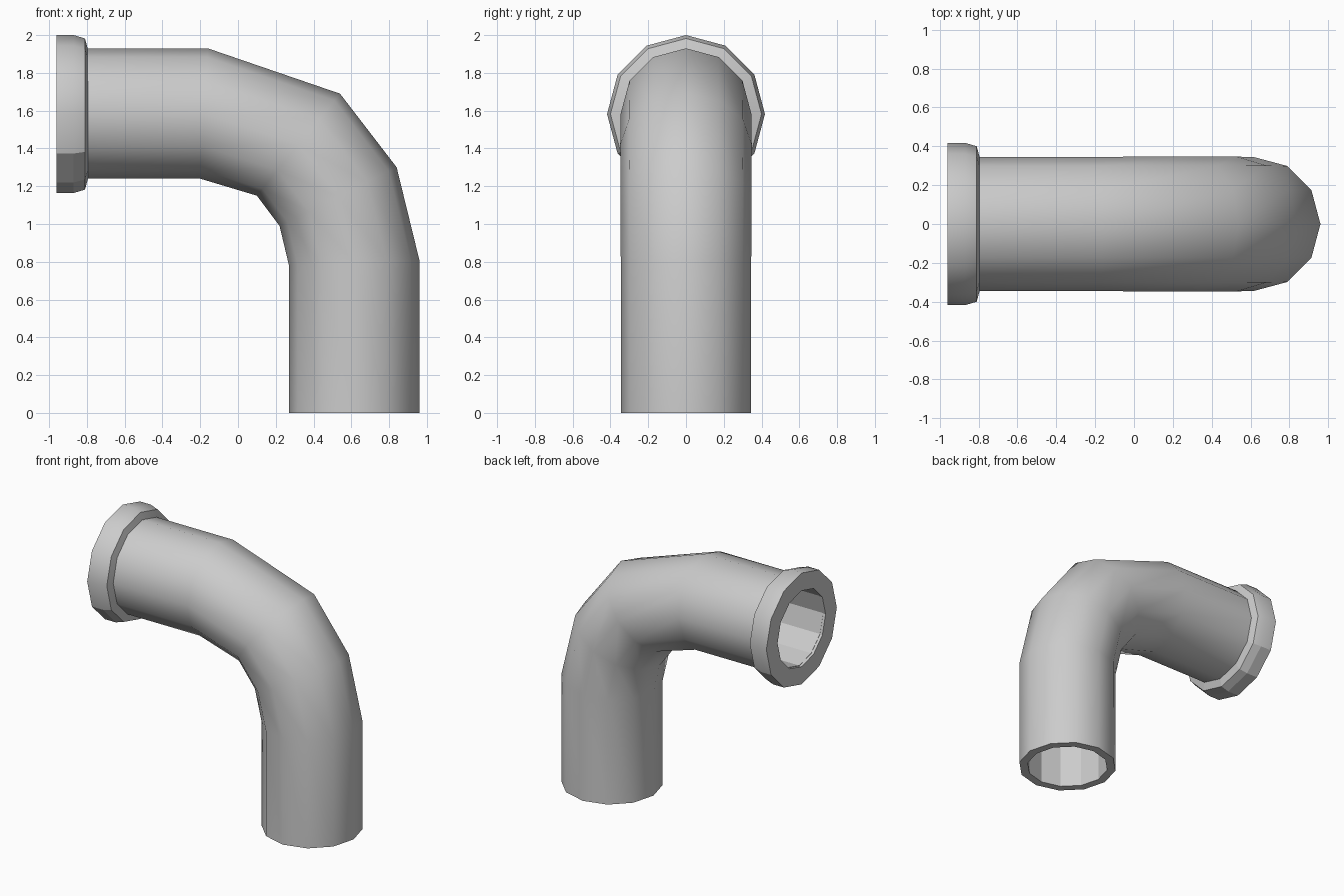
import bpy, bmesh, math
from mathutils import Vector

cube = bpy.data.objects.get("Cube")
if cube:
    bpy.data.objects.remove(cube)

SIDES = 12
WALL = 0.06

metal = bpy.data.materials.new("pipe_grey")
metal.use_nodes = True
grey = (0.6, 0.6, 0.6, 1)
metal.diffuse_color = grey
metal.node_tree.nodes["Principled BSDF"].inputs["Base Color"].default_value = grey


def ring(bm, outer, inner, inset=0.0):
    """Twelve-sided ring in a plane through y, spanning two points in x and z."""
    a, b = Vector((outer[0], 0, outer[1])), Vector((inner[0], 0, inner[1]))
    centre, half = (a + b) / 2, (a - b) / 2
    radius = half.length - inset
    half = half.normalized() * radius
    verts = []
    for i in range(SIDES):
        t = math.tau * i / SIDES
        verts.append(bm.verts.new(centre + half * math.cos(t) + Vector((0, radius * math.sin(t), 0))))
    return verts


def build(name, sections, flat_rule):
    """Skin a closed loop of rings, flat where the rule holds."""
    bm = bmesh.new()
    rings = [ring(bm, *s) for s in sections]
    for k, a in enumerate(rings):
        b = rings[(k + 1) % len(rings)]
        for i in range(SIDES):
            j = (i + 1) % SIDES
            bm.faces.new((a[i], a[j], b[j], b[i]))
    bmesh.ops.recalc_face_normals(bm, faces=bm.faces)
    mesh = bpy.data.meshes.new(name)
    bm.to_mesh(mesh)
    bm.free()
    mesh.materials.append(metal)
    obj = bpy.data.objects.new(name, mesh)
    bpy.context.collection.objects.link(obj)
    bpy.ops.object.select_all(action='DESELECT')
    obj.select_set(True)
    bpy.context.view_layer.objects.active = obj
    bpy.ops.object.shade_smooth_by_angle(angle=math.radians(40))
    for f in mesh.polygons:
        if flat_rule(f):
            f.use_smooth = False
    return obj


# Bent pipe: outer and inner points of each bend station
bend = [((-0.94, 1.93), (-0.94, 1.24)), ((-0.16, 1.93), (-0.20, 1.24)),
        ((0.54, 1.69), (0.10, 1.15)), ((0.84, 1.30), (0.22, 0.99)),
        ((0.96, 0.81), (0.27, 0.78)), ((0.96, 0), (0.27, 0))]
skin = [(o, i, 0) for o, i in bend]
bore = [(o, i, WALL) for o, i in reversed(bend)]
per_wall = SIDES * (len(bend) - 1)
build("bent_pipe", skin + bore, lambda f: f.index >= per_wall)

# Rim collar on the open upper end
AXIS = 1.582
profile = [(-0.96, 0.285), (-0.96, 0.418), (-0.87, 0.418), (-0.81, 0.40),
           (-0.795, 0.345), (-0.795, 0.335), (-0.94, 0.285)]
build("rim_collar", [((x, AXIS + r), (x, AXIS - r)) for x, r in profile],
      lambda f: f.center.z < 1.37 or f.index >= SIDES * 4)
